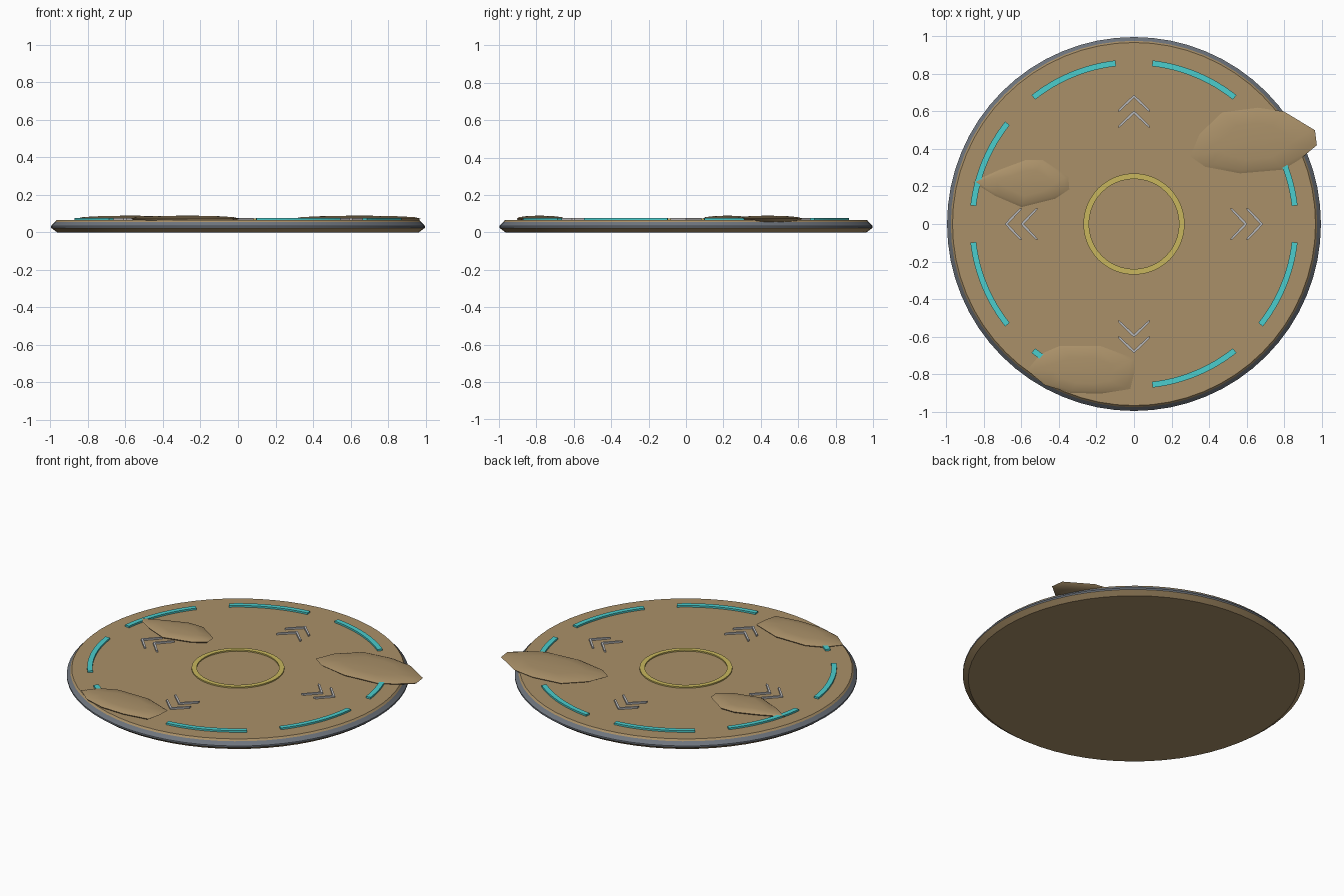
import bpy, bmesh
from math import sin, cos, radians, tau
from mathutils import Matrix, Vector

cube = bpy.data.objects.get("Cube")
if cube:
    bpy.data.objects.remove(cube, do_unlink=True)


def material(name, rgb):
    mat = bpy.data.materials.new(name)
    mat.use_nodes = True
    mat.diffuse_color = (*rgb, 1)
    mat.node_tree.nodes["Principled BSDF"].inputs["Base Color"].default_value = (*rgb, 1)
    return mat


SAND = material("sand", (0.40, 0.28, 0.14))
STEEL = material("blue grey steel", (0.16, 0.18, 0.21))
CYAN = material("cyan light", (0.07, 0.61, 0.61))
YELLOW = material("dull yellow", (0.58, 0.47, 0.11))
SILVER = material("silver", (0.52, 0.52, 0.53))


def finish(bm, name, mats, smooth=None):
    bmesh.ops.recalc_face_normals(bm, faces=bm.faces)
    mesh = bpy.data.meshes.new(name)
    bm.to_mesh(mesh)
    bm.free()
    for mat in mats:
        mesh.materials.append(mat)
    obj = bpy.data.objects.new(name, mesh)
    bpy.context.collection.objects.link(obj)
    if smooth:
        bpy.ops.object.select_all(action='DESELECT')
        obj.select_set(True)
        bpy.context.view_layer.objects.active = obj
        bpy.ops.object.shade_smooth_by_angle(angle=radians(smooth))
    return obj


def loft(bm, rings, closed=False):
    """Skin a list of equal-length point rings; cap the ends unless closed."""
    loops = [[bm.verts.new(p) for p in ring] for ring in rings]
    n = len(loops[0])
    pairs = list(zip(loops, loops[1:]))
    if closed:
        pairs.append((loops[-1], loops[0]))
    else:
        bm.faces.new(loops[0])
        bm.faces.new(loops[-1])
    for a, b in pairs:
        for i in range(n):
            j = (i + 1) % n
            bm.faces.new((a[i], a[j], b[j], b[i]))


def circle(r, z, n=64):
    return [(r * cos(tau * i / n), r * sin(tau * i / n), z) for i in range(n)]


# Round platform with a steel band between sand-coloured bevels
bm = bmesh.new()
profile = [(0.965, 0), (0.997, 0.024), (0.997, 0.034), (0.977, 0.055), (0.968, 0.066)]
loft(bm, [circle(r, z) for r, z in profile])
for face in bm.faces:
    z = face.calc_center_median().z
    face.material_index = int(0.024 < z < 0.055)
finish(bm, "platform", [SAND, STEEL], smooth=20)

# Raised ring in the middle
bm = bmesh.new()
loft(bm, [circle(r, z, 48) for r, z in
          [(0.24, 0.06), (0.24, 0.074), (0.27, 0.074), (0.27, 0.06)]], closed=True)
finish(bm, "centre_ring", [YELLOW], smooth=30)

# Eight curved light strips around the edge
for k in range(8):
    bm = bmesh.new()
    sections = []
    for i in range(13):
        a = radians(45 * k + 6.5 + 32 * i / 12)
        sections.append([(r * cos(a), r * sin(a), z) for r, z in
                         [(0.847, 0.06), (0.878, 0.06), (0.878, 0.077), (0.847, 0.077)]])
    loft(bm, sections)
    finish(bm, f"light_strip_{k + 1}", [CYAN])

# Paired chevrons pointing outward on each side
chevron = [(0.69, 0), (0.61, 0.083), (0.595, 0.083), (0.672, 0), (0.595, -0.083), (0.61, -0.083)]
for k in range(4):
    for row in range(2):
        bm = bmesh.new()
        loft(bm, [[(x - 0.085 * row, y, z) for x, y in chevron] for z in (0.06, 0.076)])
        bm.transform(Matrix.Rotation(tau * k / 4, 4, 'Z'))
        finish(bm, f"chevron_{k + 1}_{row + 1}", [SILVER])

# Low sand drifts, one hanging over the rim
drifts = {
    "right_drift": [(0.30, 0.36), (0.35, 0.48), (0.47, 0.595), (0.66, 0.62), (0.80, 0.60),
                    (0.965, 0.50), (0.975, 0.42), (0.885, 0.345), (0.795, 0.29),
                    (0.565, 0.27), (0.38, 0.305)],
    "left_drift": [(-0.86, 0.225), (-0.715, 0.29), (-0.58, 0.34), (-0.485, 0.34), (-0.35, 0.25),
                   (-0.345, 0.185), (-0.42, 0.135), (-0.60, 0.09), (-0.74, 0.15)],
    "front_drift": [(-0.57, -0.78), (-0.50, -0.695), (-0.395, -0.65), (-0.18, -0.65),
                    (0.005, -0.72), (0, -0.80), (-0.02, -0.88), (-0.18, -0.905),
                    (-0.34, -0.90), (-0.475, -0.86)],
}
layers = [(0.7, 0.055), (0.94, 0.062), (1, 0.073), (0.9, 0.081), (0.55, 0.087), (0.1, 0.089)]
for name, outline in drifts.items():
    points = [Vector(p) for p in outline]
    mid = sum(points, Vector((0, 0))) / len(points)
    bm = bmesh.new()
    loft(bm, [[(*mid.lerp(p, s), z) for p in points] for s, z in layers])
    finish(bm, name, [SAND], smooth=40)
